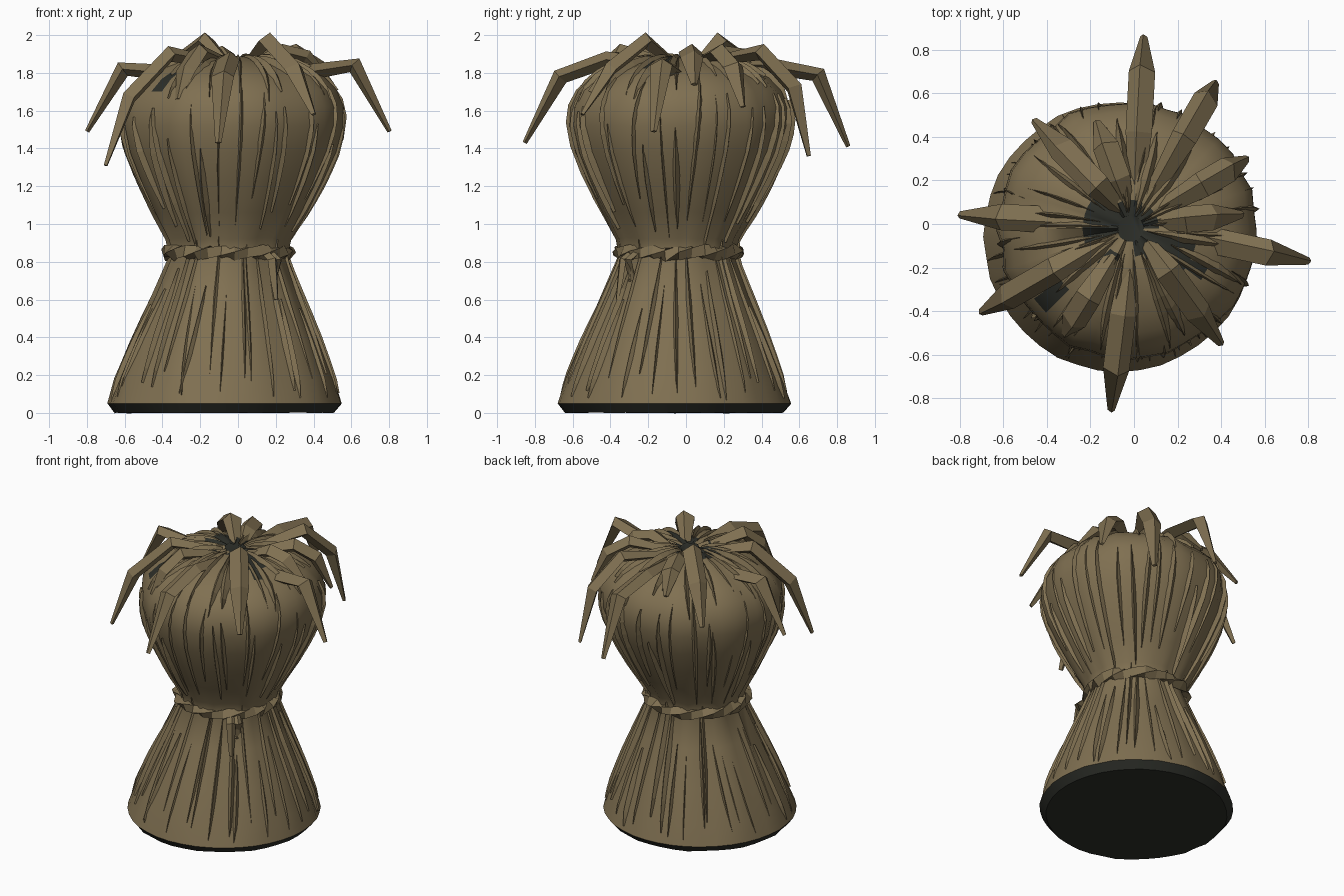
import bpy, bmesh, math, random
from mathutils import Vector

random.seed(7)
if "Cube" in bpy.data.objects:
    bpy.data.objects.remove(bpy.data.objects["Cube"])


def material(name, rgb):
    m = bpy.data.materials.new(name)
    m.use_nodes = True
    m.diffuse_color = (*rgb, 1)
    m.node_tree.nodes["Principled BSDF"].inputs["Base Color"].default_value = (*rgb, 1)
    return m


STRAW = material("straw brown", (0.215, 0.162, 0.083))
DARK = material("dark hollow", (0.026, 0.028, 0.022))


def finish(name, bm, smooth=None):
    bmesh.ops.recalc_face_normals(bm, faces=bm.faces)
    mesh = bpy.data.meshes.new(name)
    bm.to_mesh(mesh)
    bm.free()
    mesh.materials.append(STRAW)
    mesh.materials.append(DARK)
    ob = bpy.data.objects.new(name, mesh)
    bpy.context.collection.objects.link(ob)
    if smooth:
        bpy.ops.object.select_all(action='DESELECT')
        ob.select_set(True)
        bpy.context.view_layer.objects.active = ob
        bpy.ops.object.shade_smooth_by_angle(angle=math.radians(smooth))
    return ob


# Sheaf silhouette as (radius, height), from the ground up to the crown
PROFILE = [(.58, 0), (.62, .05), (.58, .18), (.49, .4), (.39, .63), (.31, .83),
           (.33, .92), (.41, 1.06), (.49, 1.22), (.56, 1.38), (.595, 1.52),
           (.59, 1.62), (.55, 1.71), (.48, 1.78), (.4, 1.825), (.31, 1.86),
           (.22, 1.88), (.13, 1.89), (.06, 1.88)]


def on_sheaf(t, angle, lift=0.0):
    """Point on the sheaf at profile position t, pushed outward by lift."""
    i = min(int(t), len(PROFILE) - 2)
    a, b = Vector(PROFILE[i]), Vector(PROFILE[i + 1])
    d = (b - a).normalized()
    p = a.lerp(b, t - i) + Vector((d.y, -d.x)) * lift
    lean = 1 - p.y / 1.9
    return Vector((p.x * math.cos(angle) - .015 - .055 * lean,
                   p.x * math.sin(angle) - .02 - .04 * lean, p.y))


# Gathered straw body with uneven pleats
SEGS = 40
PLEATS = [random.uniform(-.016, .012) for _ in range(SEGS)]
SPOTS = [(0, .02, .09), (.2, -.12, .09), (-.17, .02, .09), (-.2, .33, .05),
         (-.4, -.32, .06), (.07, -.1, .07), (.27, -.2, .05), (-.12, -.2, .05)]
bm = bmesh.new()
rings = []
for k in range(len(PROFILE)):
    gain = .3 if k < 2 else 1
    rings.append([bm.verts.new(on_sheaf(k, math.tau * j / SEGS, PLEATS[j] * gain))
                  for j in range(SEGS)])
for lo, hi in zip(rings, rings[1:]):
    for j in range(SEGS):
        n = (j + 1) % SEGS
        f = bm.faces.new((lo[j], lo[n], hi[n], hi[j]))
        c = f.calc_center_median()
        patch = c.z > 1.7 and any(math.hypot(c.x - x, c.y - y) < r for x, y, r in SPOTS)
        f.material_index = int(patch or c.z < .04)
bm.faces.new(rings[0]).material_index = 1
bm.faces.new(rings[-1]).material_index = 1
finish("straw_bundle", bm, 40)


# Raised straw stalks lying along the surface
def stalks(name, count, starts, lengths, width, height):
    bm = bmesh.new()
    steps = 7
    for i in range(count):
        angle = math.tau * (i + random.uniform(-.4, .4)) / count
        t0 = random.uniform(*starts)
        t1 = min(t0 + random.uniform(*lengths), len(PROFILE) - 1.2)
        w = random.uniform(.6, 1.3) * width
        drift = random.uniform(-.1, .1)
        prev = None
        for s in range(steps + 1):
            u = s / steps
            t = t0 + (t1 - t0) * u
            r = PROFILE[round(t)][0]
            swell = math.sin(math.pi * (.04 + .92 * u))
            da = w * swell / max(r, .12)
            a = angle + drift * (u - .5)
            row = [bm.verts.new(on_sheaf(t, a + da * side, lift)) for side, lift in
                   ((-1, -.02), (-.15, height * swell), (1, -.02))]
            if prev:
                for k in range(2):
                    bm.faces.new((prev[k], prev[k + 1], row[k + 1], row[k]))
            prev = row
    finish(name, bm)


stalks("skirt_stalks", 40, (1.1, 2.2), (2.4, 4), .018, .014)
stalks("head_stalks", 38, (5.6, 7.5), (3, 7), .024, .016)
stalks("crown_stalks", 30, (11, 13.5), (4, 6), .03, .022)


# Tapered tube with a ridged four-sided section along a path
def ridged_tube(bm, path, widths, side):
    prev = None
    for i, p in enumerate(path):
        d = (path[min(i + 1, len(path) - 1)] - path[max(i - 1, 0)]).normalized()
        up = d.cross(side).normalized()
        if up.z < 0:
            up = -up
        w = widths[i]
        row = [bm.verts.new(p + side * a * w + up * b * w) for a, b in
               ((-.55, 0), (.1, .4), (.55, 0), (0, -.4))]
        if prev:
            for k in range(4):
                n = (k + 1) % 4
                bm.faces.new((prev[k], prev[n], row[n], row[k]))
        else:
            bm.faces.new(row)
        prev = row
    bm.faces.new(prev)


# Bent ears drooping from the crown: angle, then (radius, height) of arch, bend, tip
EARS = [(87, (.42, 1.84), (.7, 1.79), (.86, 1.41)),
        (60, (.46, 1.91), (.66, 1.72), (.75, 1.36)),
        (30, (.36, 1.91), (.5, 1.83), (.6, 1.62)),
        (-12, (.36, 1.80), (.63, 1.84), (.82, 1.49)),
        (-54, (.27, 1.97), (.5, 1.82), (.68, 1.58)),
        (-97, (.42, 1.87), (.67, 1.78), (.86, 1.43)),
        (-150, (.42, 1.9), (.67, 1.67), (.81, 1.31)),
        (177, (.38, 1.8), (.61, 1.82), (.8, 1.49)),
        (134, (.24, 1.97), (.48, 1.84), (.66, 1.62)),
        (-122, (.4, 1.91), (.52, 1.81), (.6, 1.66)),
        (5, (.24, 1.91), (.36, 1.88), (.5, 1.74)),
        (110, (.22, 1.9), (.38, 1.88), (.5, 1.76))]
bm = bmesh.new()
for deg, *bends in EARS:
    a = math.radians(deg)
    out = Vector((math.cos(a), math.sin(a), 0))
    path = [out * r + Vector((0, 0, z)) for r, z in [(.08, 1.85), *bends]]
    ridged_tube(bm, path, (.05, .11, .11, .03), Vector((-out.y, out.x, 0)))
finish("drooping_ears", bm)

# Twisted tie around the waist
bm = bmesh.new()
N = 30
hoop = []
for i in range(N):
    a = math.tau * i / N
    row = []
    for k in range(4):
        q = math.tau * k / 4 + i * .55
        size = .042 + random.uniform(-.008, .008)
        r = .315 + size * math.cos(q)
        row.append(bm.verts.new((r * math.cos(a) - .053, r * math.sin(a) - .04,
                                 .85 + size * math.sin(q))))
    hoop.append(row)
for i in range(N):
    a, b = hoop[i], hoop[(i + 1) % N]
    # the last span joins rows whose twist is offset by whole quarter turns
    shift = round(N * .55 / (math.pi / 2)) if i == N - 1 else 0
    for k in range(4):
        m, n = (k - shift) % 4, (k + 1 - shift) % 4
        if i < N - 1:
            m, n = k, (k + 1) % 4
            bm.faces.new((a[k], a[n], b[n], b[m]))
        else:
            bm.faces.new((b[k], b[(k + 1) % 4], a[n], a[m]))
finish("waist_tie", bm)

# Loose ends of the tie
bm = bmesh.new()
for deg, reach, drop in ((-52, .41, .6), (-46, .36, .7)):
    a = math.radians(deg)
    out = Vector((math.cos(a), math.sin(a), 0))
    base = Vector((-.05, -.04, 0))
    path = [base + out * r + Vector((0, 0, z)) for r, z in
            ((.31, .85), (.375, .81), (reach - .02, .71), (reach, drop))]
    ridged_tube(bm, path, (.05, .055, .045, .025), Vector((-out.y, out.x, 0)))
finish("tie_ends", bm)
